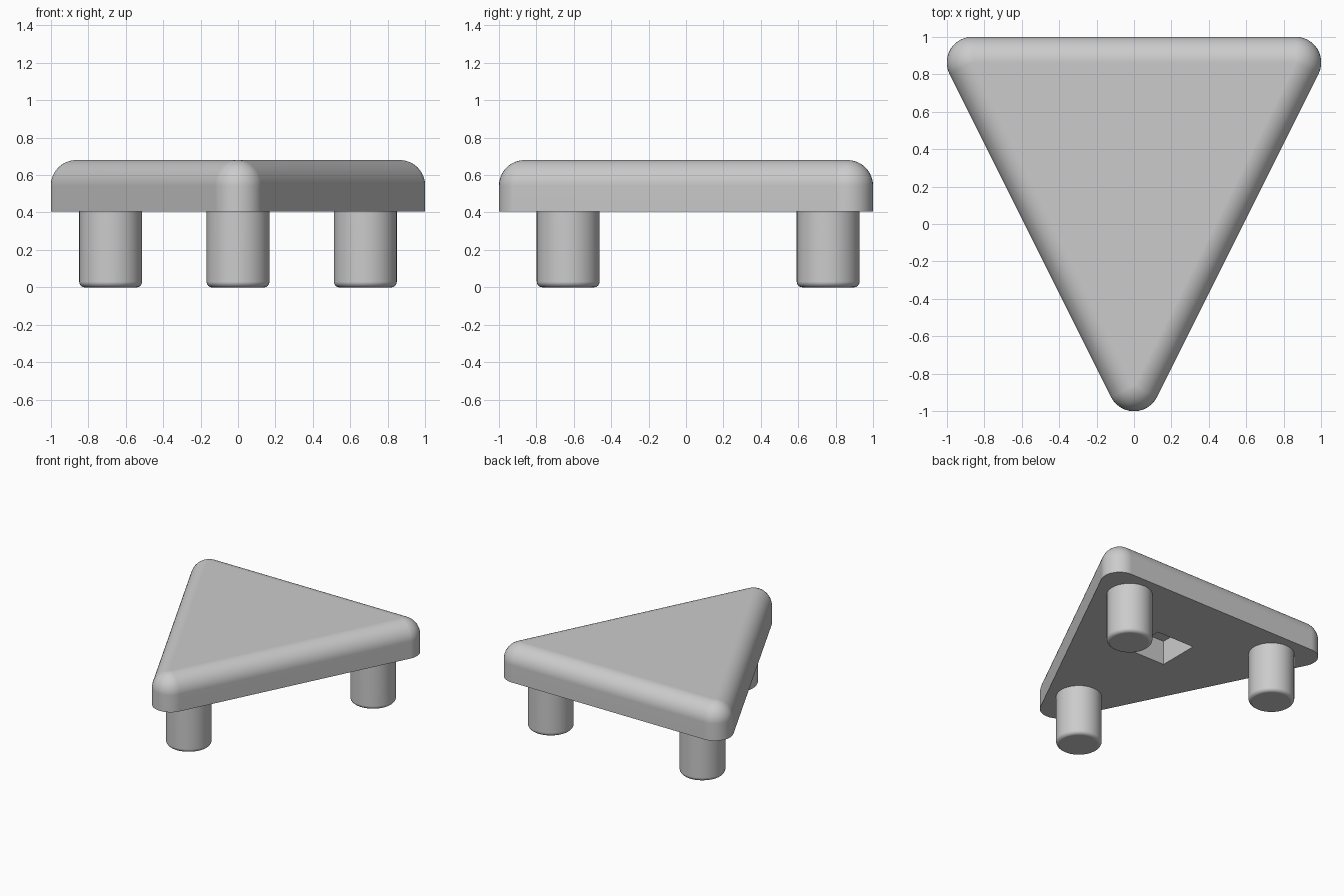
import bpy
import bmesh
import math
from mathutils import Matrix, Vector

cube = bpy.data.objects.get("Cube")
if cube:
    bpy.data.objects.remove(cube, do_unlink=True)

grey = bpy.data.materials.new("plain_grey")
grey.use_nodes = True
grey.diffuse_color = (0.6, 0.6, 0.6, 1)
grey.node_tree.nodes["Principled BSDF"].inputs["Base Color"].default_value = (0.6, 0.6, 0.6, 1)

BASE, TOP, ROUND = 0.405, 0.68, 0.137
LEG_RADIUS, LEG_BEVEL = 0.168, 0.03


def add_object(name, bm):
    bmesh.ops.recalc_face_normals(bm, faces=bm.faces[:])
    mesh = bpy.data.meshes.new(name)
    bm.to_mesh(mesh)
    bm.free()
    mesh.materials.append(grey)
    obj = bpy.data.objects.new(name, mesh)
    bpy.context.collection.objects.link(obj)
    return obj


def finish(obj):
    """Smooth the rounded areas, keep hard edges and flat faces crisp."""
    bpy.ops.object.select_all(action="DESELECT")
    obj.select_set(True)
    bpy.context.view_layer.objects.active = obj
    for mod in obj.modifiers[:]:
        bpy.ops.object.modifier_apply(modifier=mod.name)
    bpy.ops.object.shade_smooth_by_angle(angle=math.radians(35))
    weighted = obj.modifiers.new("even_normals", "WEIGHTED_NORMAL")
    weighted.keep_sharp = True


def loft(name, rings):
    """Join equal closed rings into a capped solid."""
    bm = bmesh.new()
    loops = [[bm.verts.new(p) for p in ring] for ring in rings]
    n = len(loops[0])
    for low, high in zip(loops, loops[1:]):
        for i in range(n):
            j = (i + 1) % n
            bm.faces.new((low[i], low[j], high[j], high[i]))
    bm.faces.new(loops[0][::-1])
    bm.faces.new(loops[-1])
    bmesh.ops.remove_doubles(bm, verts=bm.verts[:], dist=1e-5)
    return add_object(name, bm)


# Triangular top: arcs around three corner centres, rounded over at the top
span = 1 - ROUND
corners = [Vector((span, span)), Vector((-span, span)), Vector((0, -span))]


def outline(radius, z, steps=12):
    points = []
    for i, centre in enumerate(corners):
        before = centre - corners[i - 1]
        after = corners[(i + 1) % 3] - centre
        # Outward normals sweep from one side to the next
        start = math.atan2(-before.x, before.y)
        turn = (math.atan2(-after.x, after.y) - start) % math.tau
        for k in range(steps + 1):
            a = start + turn * k / steps
            points.append((centre.x + radius * math.cos(a),
                           centre.y + radius * math.sin(a), z))
    return points


rings = [outline(ROUND, BASE)]
for k in range(13):
    t = math.pi / 2 * k / 12
    rings.append(outline(ROUND * math.cos(t), TOP - ROUND + ROUND * math.sin(t)))
table_top = loft("table_top", rings)

# Square socket cut into the underside
bm = bmesh.new()
side, floor_z, ceiling_z = 0.336, 0.2, 0.6
bmesh.ops.create_cube(bm, size=1, matrix=Matrix.Translation((0, 0.305, (floor_z + ceiling_z) / 2))
                      @ Matrix.Diagonal((side, side, ceiling_z - floor_z, 1)))
cutter = add_object("socket_cutter", bm)
cutter.hide_render = True
cut = table_top.modifiers.new("socket", "BOOLEAN")
cut.operation = "DIFFERENCE"
cut.solver = "EXACT"
cut.object = cutter
finish(table_top)
bpy.data.objects.remove(cutter, do_unlink=True)

# Three round legs with softened feet
leg_profile = [(LEG_RADIUS - LEG_BEVEL * (1 - math.sin(t)), LEG_BEVEL * (1 - math.cos(t)))
               for t in (math.pi / 2 * k / 6 for k in range(7))]
leg_profile.append((LEG_RADIUS, BASE))

for name, x, y in (("left_leg", 0.68, 0.76), ("right_leg", -0.68, 0.76), ("front_leg", 0, -0.63)):
    leg = loft(name, [[(r * math.cos(math.tau * k / 48), r * math.sin(math.tau * k / 48), z)
                       for k in range(48)] for r, z in leg_profile])
    leg.location = (x, y, 0)
    finish(leg)
